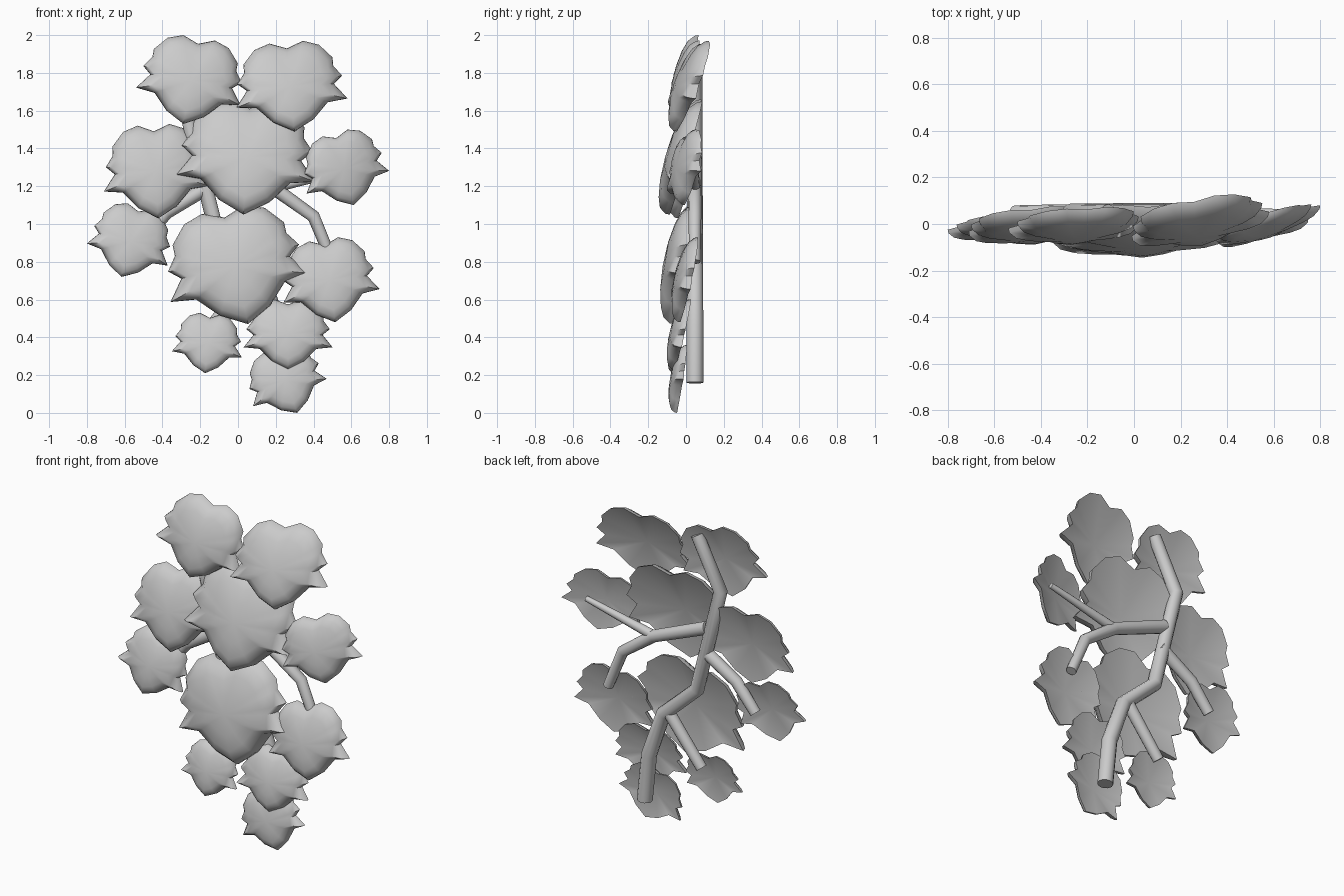
import bpy, bmesh
from math import radians, cos, sin

if "Cube" in bpy.data.objects:
    bpy.data.objects.remove(bpy.data.objects["Cube"])

# Half outline of a lobed leaf, top notch to bottom tip
HALF = [(0, .36), (.15, .42), (.29, .37), (.4, .24), (.4, .16), (.47, .06),
        (.39, -.01), (.5, -.16), (.32, -.18), (.18, -.33), (0, -.43)]
OUTLINE = HALF + [(-x, z) for x, z in HALF[-2:0:-1]]
# (scale, forward height) of the rings from back rim over the front dome
RINGS = [(1, -.025), (.985, .01), (.88, .06), (.7, .09), (.4, .115)]


def smooth(ob, angle):
    bpy.ops.object.select_all(action='DESELECT')
    ob.select_set(True)
    bpy.context.view_layer.objects.active = ob
    bpy.ops.object.shade_smooth_by_angle(angle=radians(angle))


def leaf(name, x0, x1, z0, z1, turn, yc, pitch, yaw):
    """Domed leaf fitted to a front-view box, leaning back by pitch and yaw."""
    c, s = cos(radians(turn)), sin(radians(turn))
    pts = [(x * c - z * s, x * s + z * c) for x, z in OUTLINE]
    xs, zs = [p[0] for p in pts], [p[1] for p in pts]
    sx, sz = (x1 - x0) / (max(xs) - min(xs)), (z1 - z0) / (max(zs) - min(zs))
    pts = [(x0 + (x - min(xs)) * sx, z0 + (z - min(zs)) * sz) for x, z in pts]
    cx, cz = x0 - min(xs) * sx, z0 - min(zs) * sz
    size = x1 - x0
    bm = bmesh.new()

    def vert(x, z, d):
        y = yc + pitch * (z - cz) + yaw * (x - cx) - d * size
        return bm.verts.new((x, y, z))

    rings = [[vert(cx + (x - cx) * k, cz + (z - cz) * k, d) for x, z in pts]
             for k, d in RINGS]
    front, back = vert(cx, cz, .125), vert(cx, cz, .06)
    n = len(pts)
    for i in range(n):
        j = (i + 1) % n
        for a, b in zip(rings, rings[1:]):
            bm.faces.new((a[i], a[j], b[j], b[i]))
        bm.faces.new((rings[-1][i], rings[-1][j], front))
        bm.faces.new((rings[0][j], rings[0][i], back))   # creased hollow back
    bmesh.ops.recalc_face_normals(bm, faces=bm.faces)
    me = bpy.data.meshes.new(name)
    bm.to_mesh(me)
    bm.free()
    ob = bpy.data.objects.new(name, me)
    bpy.context.collection.objects.link(ob)
    smooth(ob, 45)


def stem(name, nodes):
    """Tapered tube through (x, z, radius) nodes."""
    cu = bpy.data.curves.new(name, 'CURVE')
    cu.dimensions = '3D'
    cu.bevel_depth, cu.bevel_resolution, cu.use_fill_caps = 1, 4, True
    sp = cu.splines.new('POLY')
    sp.points.add(len(nodes) - 1)
    for p, (x, z, r) in zip(sp.points, nodes):
        p.co, p.radius = (x, .047, z, 1), r
    ob = bpy.data.objects.new(name, cu)
    bpy.context.collection.objects.link(ob)
    bpy.ops.object.select_all(action='DESELECT')
    ob.select_set(True)
    bpy.context.view_layer.objects.active = ob
    bpy.ops.object.convert(target='MESH')
    smooth(bpy.context.object, 60)


# Leaves: box x0 x1 z0 z1, in-plane turn, depth, pitch, yaw
leaf("leaf_top_left", -.54, .02, 1.53, 2.0, -10, .0, .23, .08)
leaf("leaf_top_right", -.01, .58, 1.49, 1.97, 5, .015, .34, .15)
leaf("leaf_upper_left", -.71, -.15, 1.03, 1.53, 3, .0, .22, .08)
leaf("leaf_upper_centre", -.33, .41, 1.05, 1.66, -3, -.018, .28, .03)
leaf("leaf_upper_right", .35, .80, 1.10, 1.50, 15, .0, .17, .3)
leaf("leaf_middle_left", -.80, -.36, .72, 1.11, -15, -.01, .2, .1)
leaf("leaf_middle_centre", -.37, .38, .47, 1.10, 12, -.03, .17, .02)
leaf("leaf_middle_right", .24, .75, .48, .93, 8, .0, .2, .08)
leaf("leaf_lower_left", -.35, .02, .21, .53, -5, -.04, .2, .05)
leaf("leaf_lower_right", .03, .50, .23, .60, 0, -.03, .22, .05)
leaf("leaf_bottom", .06, .47, .0, .36, 20, -.035, .15, .05)

# Stems behind the leaves
stem("main_stem", [(-.11, 1.9, .038), (-.27, 1.59, .041), (-.11, .94, .042),
                   (.12, .73, .043), (.22, .45, .045), (.25, .16, .045)])
stem("right_branch", [(-.18, 1.34, .04), (.19, 1.19, .037),
                      (.4, 1.04, .034), (.5, .8, .03)])
stem("right_twig", [(.17, 1.19, .03), (.65, 1.3, .017)])
stem("left_branch", [(-.15, 1.2, .038), (-.38, 1.06, .036), (-.51, .9, .033)])
stem("lower_branch", [(.08, .74, .036), (-.14, .46, .033)])
